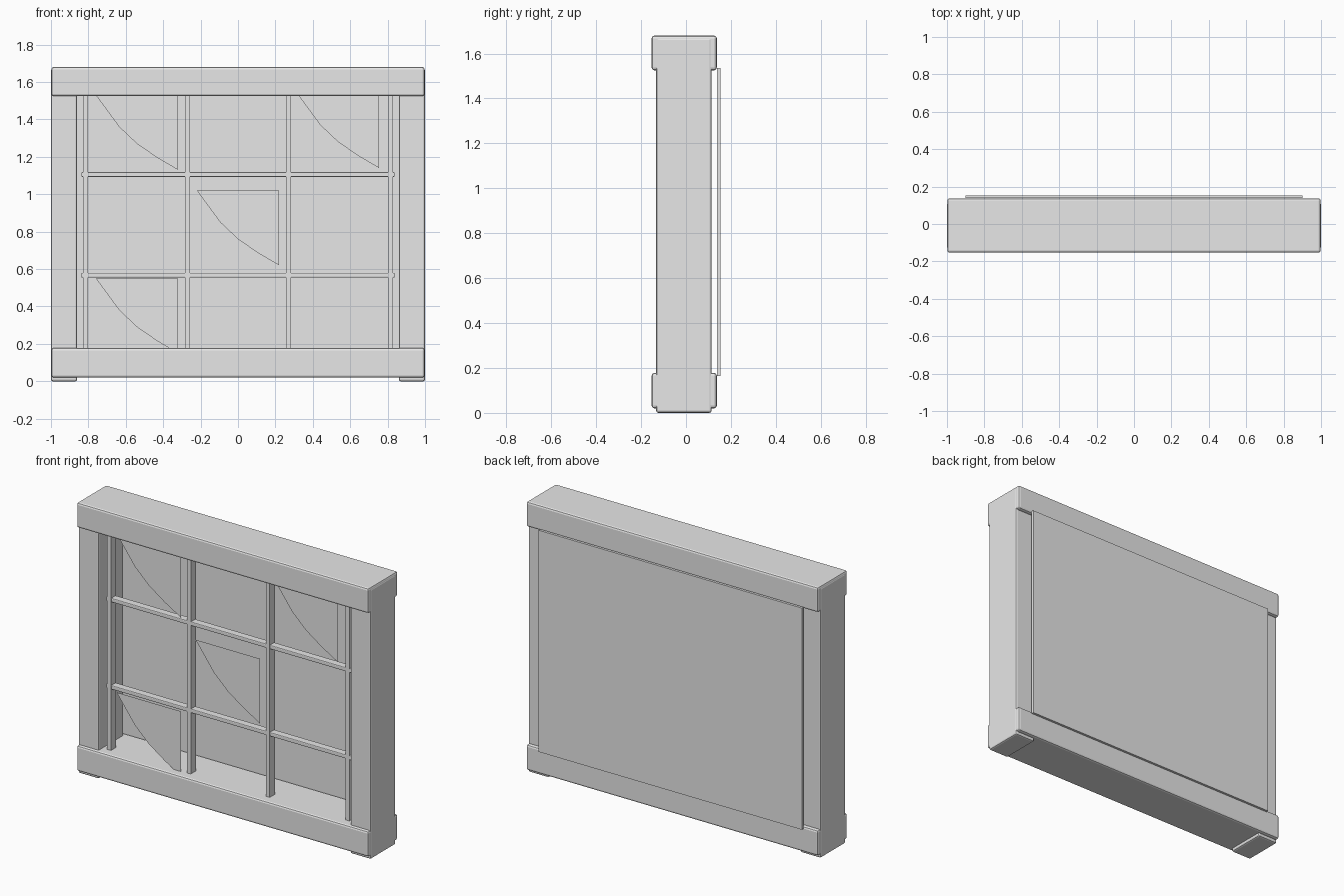
import bpy
import bmesh
from mathutils import Vector

cube = bpy.data.objects.get("Cube")
if cube:
    bpy.data.objects.remove(cube, do_unlink=True)

grey = bpy.data.materials.new("light_grey")
grey.use_nodes = True
colour = (0.8, 0.8, 0.8, 1.0)
grey.diffuse_color = colour
grey.node_tree.nodes["Principled BSDF"].inputs["Base Color"].default_value = colour


def add_object(name, bm):
    mesh = bpy.data.meshes.new(name)
    bm.to_mesh(mesh)
    bm.free()
    mesh.materials.append(grey)
    obj = bpy.data.objects.new(name, mesh)
    bpy.context.collection.objects.link(obj)
    return obj


def box(name, low, high, bevel=0.0):
    """Axis-aligned block between two corners, with rounded edges."""
    low, high = Vector(low), Vector(high)
    bm = bmesh.new()
    bmesh.ops.create_cube(bm, size=1)
    bmesh.ops.scale(bm, vec=high - low, verts=bm.verts)
    bmesh.ops.translate(bm, vec=(low + high) / 2, verts=bm.verts)
    obj = add_object(name, bm)
    if bevel:
        mod = obj.modifiers.new("rounded_edges", "BEVEL")
        mod.width = bevel
        mod.segments = 2
    return obj


# Outer frame: rails slightly deeper than the stiles
for name, z0, z1 in (("bottom_rail", 0.02, 0.178), ("top_rail", 1.525, 1.68)):
    box(name, (-0.998, -0.153, z0), (0.998, 0.137, z1), 0.012)
for name, x0, x1 in (("right_stile", -1.0, -0.86), ("left_stile", 0.86, 1.0)):
    box(name, (x0, -0.133, 0), (x1, 0.114, 1.67), 0.01)

# Back pane
box("back_pane", (-0.9, 0.138, 0.165), (0.9, 0.153, 1.535))

# Glazing bars
for i, x in enumerate((-0.815, -0.27, 0.27, 0.815)):
    box(f"upright_bar_{i + 1}", (x - 0.0135, -0.095, 0.1), (x + 0.0135, -0.045, 1.6))
for i, z in enumerate((0.567, 1.106)):
    box(f"cross_bar_{i + 1}", (-0.838, -0.093, z - 0.0125),
        (0.838, -0.047, z + 0.0125), 0.005)

# Thin curved corner glints, one outline placed in four panes
outline = ((0, 0), (0.44, 0), (0.44, -0.4), (0.33, -0.336),
           (0.22, -0.26), (0.125, -0.17))
for i, (x, z) in enumerate(((-0.76, 1.53), (0.315, 1.54), (-0.22, 1.02), (-0.76, 0.55))):
    bm = bmesh.new()
    bm.faces.new([bm.verts.new((x + u, -0.1, z + w)) for u, w in reversed(outline)])
    bmesh.ops.recalc_face_normals(bm, faces=bm.faces)
    face = bm.faces[:][0]
    if face.normal.y > 0:
        face.normal_flip()
    add_object(f"glint_{i + 1}", bm)
